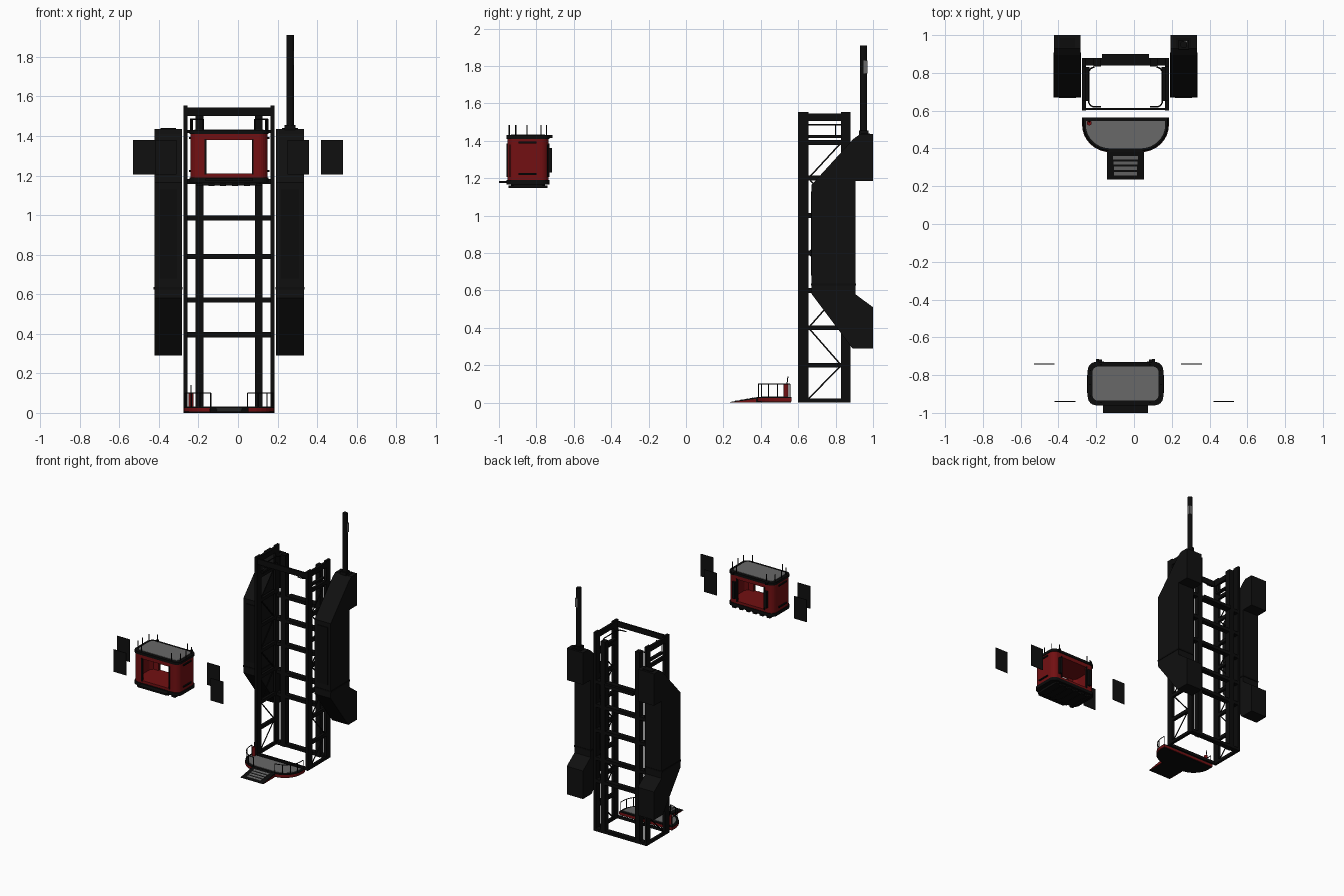
import bpy, bmesh, math
from mathutils import Vector

if "Cube" in bpy.data.objects:
    bpy.data.objects.remove(bpy.data.objects["Cube"])

CX = -0.045  # centre line of the lift


def mat(name, c):
    m = bpy.data.materials.new(name)
    m.diffuse_color = (*c, 1)
    m.use_nodes = True
    m.node_tree.nodes["Principled BSDF"].inputs["Base Color"].default_value = m.diffuse_color
    return m


BLACK = mat("black steel", (0.0035, 0.0035, 0.0035))
DARK = mat("dark panel", (0.005, 0.005, 0.005))
RED = mat("deep red", (0.17, 0.005, 0.006))
GREY = mat("grey floor", (0.14, 0.14, 0.14))


def finish(name, bm, m):
    bmesh.ops.recalc_face_normals(bm, faces=bm.faces)
    me = bpy.data.meshes.new(name)
    bm.to_mesh(me)
    bm.free()
    me.materials.append(m)
    ob = bpy.data.objects.new(name, me)
    bpy.context.collection.objects.link(ob)
    return ob


def prism(name, pts, lo, hi, m, axis="z"):
    """Extrude a 2D outline: axis z takes (x, y) points, axis x takes (y, z)."""
    bm = bmesh.new()
    vs = [bm.verts.new((p[0], p[1], lo) if axis == "z" else (lo, p[0], p[1])) for p in pts]
    f = bm.faces.new(vs)
    r = bmesh.ops.extrude_face_region(bm, geom=[f])
    d = Vector((0, 0, hi - lo)) if axis == "z" else Vector((hi - lo, 0, 0))
    bmesh.ops.translate(bm, vec=d, verts=[v for v in r["geom"] if isinstance(v, bmesh.types.BMVert)])
    return finish(name, bm, m)


def box(name, x0, x1, y0, y1, z0, z1, m=BLACK):
    return prism(name, [(x0, y0), (x1, y0), (x1, y1), (x0, y1)], z0, z1, m)


def rod(name, pts, r, m=BLACK):
    cu = bpy.data.curves.new(name, "CURVE")
    cu.dimensions = "3D"
    cu.bevel_depth, cu.bevel_resolution, cu.use_fill_caps = r, 1, True
    s = cu.splines.new("POLY")
    s.points.add(len(pts) - 1)
    for p, q in zip(s.points, pts):
        p.co = (*q, 1)
    cu.materials.append(m)
    ob = bpy.data.objects.new(name, cu)
    bpy.context.collection.objects.link(ob)
    return ob


def arc(cx, cy, rx, ry, a0, a1, n=6):
    return [(cx + rx * math.cos(math.radians(a0 + (a1 - a0) * i / n)),
             cy + ry * math.sin(math.radians(a0 + (a1 - a0) * i / n))) for i in range(n + 1)]


def rounded(x0, x1, y0, y1, r):
    return (arc(x1 - r, y0 + r, r, r, -90, 0) + arc(x1 - r, y1 - r, r, r, 0, 90)
            + arc(x0 + r, y1 - r, r, r, 90, 180) + arc(x0 + r, y0 + r, r, r, 180, 270))


def mx(s, d):
    """Ordered x range mirrored about the lift centre line."""
    return sorted((CX + s * d[0], CX + s * d[1]))


# --- lift tower ---
side_levels = [0.2, 0.4, 0.6, 0.8, 1.0, 1.2, 1.39]
for s in (-1, 1):
    x0, x1 = mx(s, (0.21, 0.23))
    box("front_post", x0, x1, 0.60, 0.655, 0, 1.555)
    box("rear_post", x0, x1, 0.83, 0.88, 0, 1.555)
    box("guide_post", *mx(s, (0.13, 0.17)), 0.835, 0.88, 0, 1.50 if s else 0)
    box("side_top_beam", x0, x1, 0.655, 0.83, 1.505, 1.545)
    box("side_base_beam", x0, x1, 0.655, 0.83, 0, 0.022)
    for i, z in enumerate(side_levels):
        box("side_rung", x0, x1, 0.65, 0.835, z - 0.013, z + 0.013)
        lo = side_levels[i - 1] if i else 0.02
        ya, yb = (0.655, 0.83) if i % 2 == 0 else (0.83, 0.655)
        xm = CX + s * 0.22
        rod("side_brace", [(xm, ya, lo), (xm, yb, z)], 0.0045)
    # thin safety rail inside the top of the tower
    xr = CX + s * 0.195
    rail = [(CX + s * 0.13, 0.62)] + [(CX + s * p[0], p[1]) for p in
            arc(0.165, 0.65, 0.03, 0.03, -90, 0, 4) + arc(0.165, 0.80, 0.03, 0.03, 0, 90, 4)]
    rod("top_rail", [(x, y, 1.485) for x, y in rail], 0.004)
    for y in (0.65, 0.80):
        rod("top_rail_post", [(xr, y, 1.42), (xr, y, 1.485)], 0.003)
    box("top_rail_bracket", *mx(s, (0.19, 0.215)), 0.65, 0.83, 1.415, 1.43)
for z in (0.395, 0.57, 0.79, 0.985, 1.17):
    box("rear_rung", CX - 0.215, CX + 0.215, 0.84, 0.88, z - 0.013, z + 0.013)
box("front_top_beam", CX - 0.215, CX + 0.215, 0.603, 0.615, 1.50, 1.543)
box("front_base_beam", CX - 0.215, CX + 0.215, 0.603, 0.615, 0, 0.022)
box("rear_base_beam", CX - 0.215, CX + 0.215, 0.84, 0.88, 0, 0.022)
box("rear_exit_step", CX - 0.125, CX + 0.125, 0.875, 0.90, 1.155, 1.18)

# --- side ducts with bent ends ---
duct = [(0.93, 1.435), (1.0, 1.435), (1.0, 1.185), (0.905, 1.185), (0.905, 0.58), (1.0, 0.51),
        (1.0, 0.29), (0.89, 0.29), (0.672, 0.58), (0.672, 1.165), (0.895, 1.41)]
for s in (-1, 1):
    x0, x1 = mx(s, (0.238, 0.378))
    prism("side_duct", duct, x0, x1, DARK, "x")
    box("duct_seam", x0 - 0.003, x1 + 0.003, 0.669, 0.908, 0.625, 0.637)
    box("duct_front_panel", x0 + 0.025, x1 - 0.025, 0.667, 0.673, 0.68, 1.13, BLACK)
    box("duct_cap", x0 + 0.03, x1 - 0.03, 0.935, 0.985, 1.433, 1.44, BLACK)

# --- mast on the right duct ---
box("mast_base", 0.235, 0.29, 0.925, 0.975, 1.43, 1.455)
prism("mast", arc(0.263, 0.95, 0.019, 0.019, 0, 330, 11), 1.45, 1.91, BLACK)
box("mast_light", 0.262, 0.283, 0.948, 0.971, 1.76, 1.83, GREY)

# --- cabin ---
X0, X1, Y0, Y1 = CX - 0.195, CX + 0.195, -0.955, -0.735
prism("cabin_base", rounded(X0 - 0.005, X1 + 0.005, Y0 - 0.005, Y1 + 0.005, 0.045), 1.165, 1.19, BLACK)
prism("cabin_underside", rounded(X0 + 0.03, X1 - 0.03, Y0 + 0.02, Y1 - 0.02, 0.03), 1.15, 1.165, BLACK)
prism("cabin_floor", rounded(X0, X1, Y0, Y1, 0.045), 1.19, 1.21, RED)
prism("cabin_lintel", rounded(X0, X1, Y0, Y1, 0.045), 1.38, 1.415, RED)
prism("cabin_roof_rim", rounded(X0 - 0.005, X1 + 0.005, Y0 - 0.005, Y1 + 0.005, 0.045), 1.41, 1.43, BLACK)
prism("cabin_roof_panel", rounded(X0 + 0.02, X1 - 0.02, Y0 + 0.02, Y1 - 0.02, 0.03), 1.428, 1.433, GREY)
for s in (-1, 1):
    # wall wraps round both corners to the door openings
    outer = [(0.117, Y0)] + arc(0.15, Y0 + 0.045, 0.045, 0.045, -90, 0) \
        + arc(0.15, Y1 - 0.045, 0.045, 0.045, 0, 90) + [(0.117, Y1)]
    inner = [(0.117, Y1 - 0.018), (0.16, Y1 - 0.018), (0.177, Y1 - 0.045),
             (0.177, Y0 + 0.045), (0.16, Y0 + 0.018), (0.117, Y0 + 0.018)]
    prism("cabin_wall", [(CX + s * x, y) for x, y in outer + inner], 1.21, 1.38, RED)
    for z in (1.222, 1.39):
        box("side_handle", *mx(s, (0.19, 0.204)), -0.895, -0.80, z - 0.005, z + 0.005)
    for y in (Y0, Y1):
        box("door_jamb", *mx(s, (0.115, 0.124)), y - 0.006, y + 0.006, 1.205, 1.385)
    box("rear_door_track", *mx(s, (0.125, 0.15)), -0.737, -0.717, 1.23, 1.36)
    box("roof_hinge", *mx(s, (0.14, 0.155)), -0.735, -0.715, 1.415, 1.432)
    for x, y in ((0.13, -0.945), (0.185, -0.91), (0.188, -0.85), (0.185, -0.775), (0.13, -0.745)):
        rod("roof_rod", [(CX + s * x, y, 1.42), (CX + s * x, y, 1.485)], 0.0035)
    # loose flat door leaves
    for d, y in (((0.295, 0.405), -0.74), ((0.465, 0.575), -0.94)):
        if s < 0:
            y = -1.68 - y
            d = (d[0] - 0.04, d[1] - 0.04) if y > -0.8 and d[0] < 0.4 else d
        d = (0.375, 0.485) if s < 0 and y > -0.8 else ((0.265, 0.375) if s < 0 else d)
        box("door_leaf", *mx(s, d), y - 0.0025, y + 0.0025, 1.205, 1.38, DARK)
box("cabin_step", CX - 0.12, CX + 0.12, -1.0, -0.95, 1.173, 1.186)
for i in range(6):
    x = CX - 0.15 + i * 0.06
    box("base_bumper", x - 0.015, x + 0.015, -0.95, -0.74, 1.147, 1.16)


# --- entry platform ---
def deck(o):
    """D-shaped outline, inset by o."""
    r, ry = 0.15 - o, 0.145 - o
    return ([(CX + 0.23 - o, 0.565 - o)] + [(CX - 0.23 + o, 0.565 - o)]
            + arc(CX - 0.08, 0.525, r, ry, 180, 270, 8) + arc(CX + 0.08, 0.525, r, ry, 270, 360, 8))


prism("platform_foot", deck(0.004), 0, 0.006, BLACK)
prism("platform_side", deck(0.0), 0.006, 0.024, RED)
prism("platform_rim", deck(0.001), 0.024, 0.03, BLACK)
prism("platform_floor", deck(0.02), 0.029, 0.033, GREY)
for s in (-1, 1):
    path = [(0.222, 0.555), (0.222, 0.525)] + arc(0.08, 0.525, 0.142, 0.137, -15, -85, 6)
    rod("hand_rail", [(CX + s * x, y, 0.10) for x, y in path], 0.003)
    for x, y in path[::2] + path[-1:]:
        rod("hand_rail_post", [(CX + s * x, y, 0.028), (CX + s * x, y, 0.10)], 0.003)
prism("control_post", arc(-0.237, 0.535, 0.013, 0.013, 0, 330, 11), 0.03, 0.1, RED)
rod("control_stick", [(-0.237, 0.54, 0.1), (-0.237, 0.545, 0.14)], 0.003)

# --- entry ramp ---
slope = lambda y: 0.003 + (y - 0.235) * 0.18
prism("ramp", [(0.235, 0), (0.385, 0), (0.385, slope(0.385)), (0.235, slope(0.235))],
      CX - 0.097, CX + 0.097, BLACK, "x")
for s in (-1, 1):
    prism("ramp_edge", [(0.25, 0), (0.375, 0), (0.375, 0.02), (0.25, 0.002)],
          *mx(s, (0.094, 0.099)), RED, "x")
for i in range(4):
    y0, w = 0.258 + i * 0.028, 0.06 + 0.002 * i
    y1 = y0 + 0.018
    prism("ramp_tread", [(y0, slope(y0) - 0.001), (y1, slope(y1) - 0.001),
                         (y1, slope(y1) + 0.002), (y0, slope(y0) + 0.002)], CX - w, CX + w, GREY, "x")
